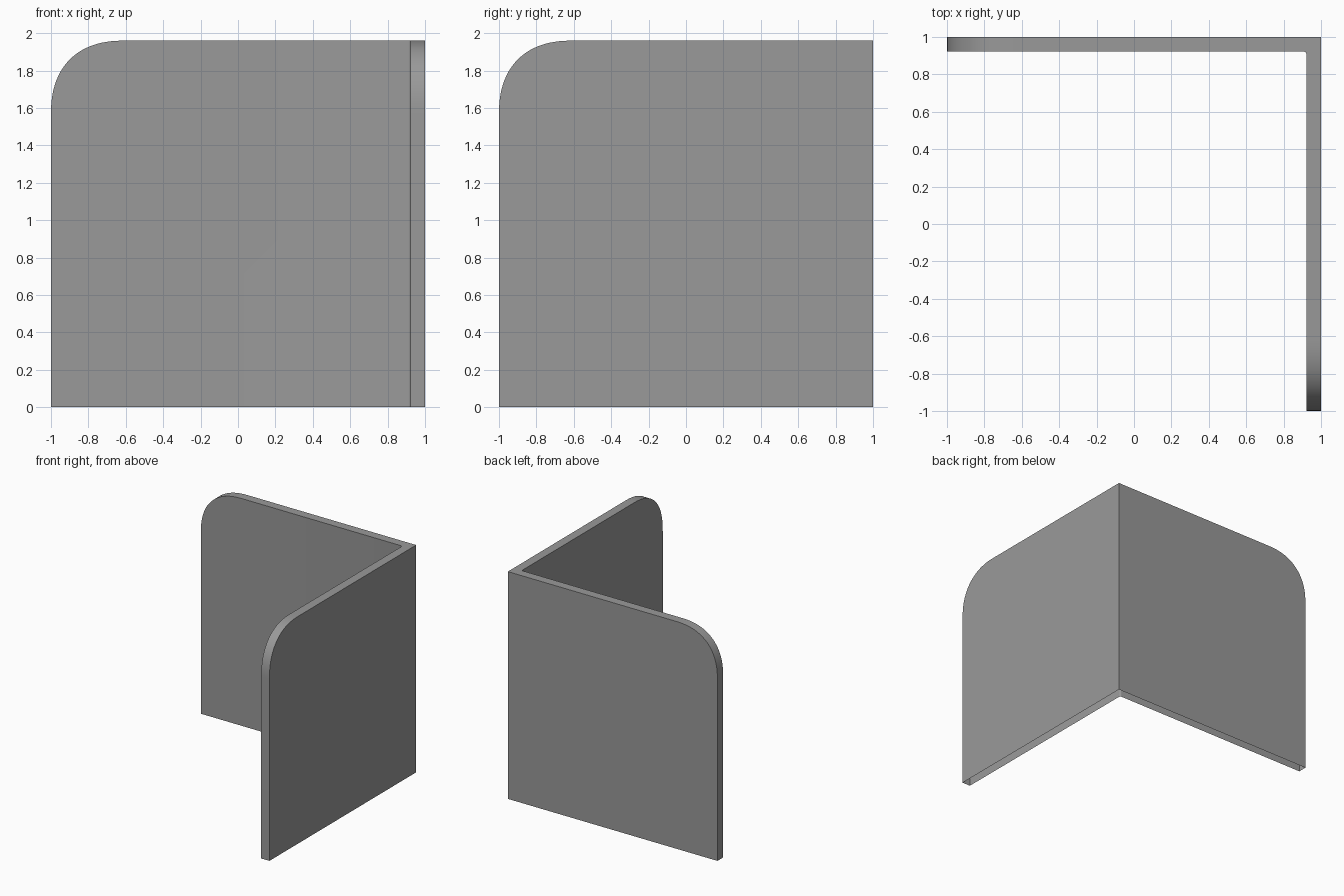
import bpy, bmesh
from mathutils import Vector

if "Cube" in bpy.data.objects:
    bpy.data.objects.remove(bpy.data.objects["Cube"])

HEIGHT = 1.96
THICK = 0.078
CORNER_RADIUS = 0.40
INNER = 1 - THICK

# L-shaped footprint of the two panels
footprint = [(-1, 1), (-1, INNER), (INNER, INNER), (INNER, -1), (1, -1), (1, 1)]

bm = bmesh.new()
base = bm.faces.new([bm.verts.new((x, y, 0)) for x, y in footprint])
top = bmesh.ops.extrude_face_region(bm, geom=[base], use_keep_orig=True)
bmesh.ops.translate(bm, vec=(0, 0, HEIGHT),
                    verts=[v for v in top["geom"] if isinstance(v, bmesh.types.BMVert)])
bmesh.ops.recalc_face_normals(bm, faces=bm.faces[:])


def round_edge(middle, radius, segments, profile=0.5):
    """Round the edge whose midpoint is closest to the given point."""
    point = Vector(middle)
    edge = min(bm.edges, key=lambda e: ((e.verts[0].co + e.verts[1].co) / 2 - point).length)
    bmesh.ops.bevel(bm, geom=[edge], offset=radius, offset_type='OFFSET',
                    segments=segments, profile=profile, affect='EDGES')


# Large, slightly full rounded top corners at the free ends, small fillet inside the fold
mid = 1 - THICK / 2
round_edge((-1, mid, HEIGHT), CORNER_RADIUS, 24, 0.56)
round_edge((mid, -1, HEIGHT), CORNER_RADIUS, 24, 0.56)
round_edge((INNER, INNER, HEIGHT / 2), 0.015, 4)

# The shell is open underneath
bottom = [f for f in bm.faces if all(v.co.z < 1e-5 for v in f.verts)]
bmesh.ops.delete(bm, geom=bottom, context='FACES_ONLY')

mesh = bpy.data.meshes.new("corner_screen")
bm.to_mesh(mesh)
bm.free()
screen = bpy.data.objects.new("corner_screen", mesh)
bpy.context.collection.objects.link(screen)

# Dark grey finish
grey = bpy.data.materials.new("dark_grey")
grey.diffuse_color = (0.32, 0.32, 0.32, 1)
grey.use_nodes = True
grey.node_tree.nodes["Principled BSDF"].inputs["Base Color"].default_value = grey.diffuse_color
mesh.materials.append(grey)

# Smooth curves with crisp panel edges
bpy.context.view_layer.objects.active = screen
screen.select_set(True)
bpy.ops.object.shade_smooth_by_angle()
